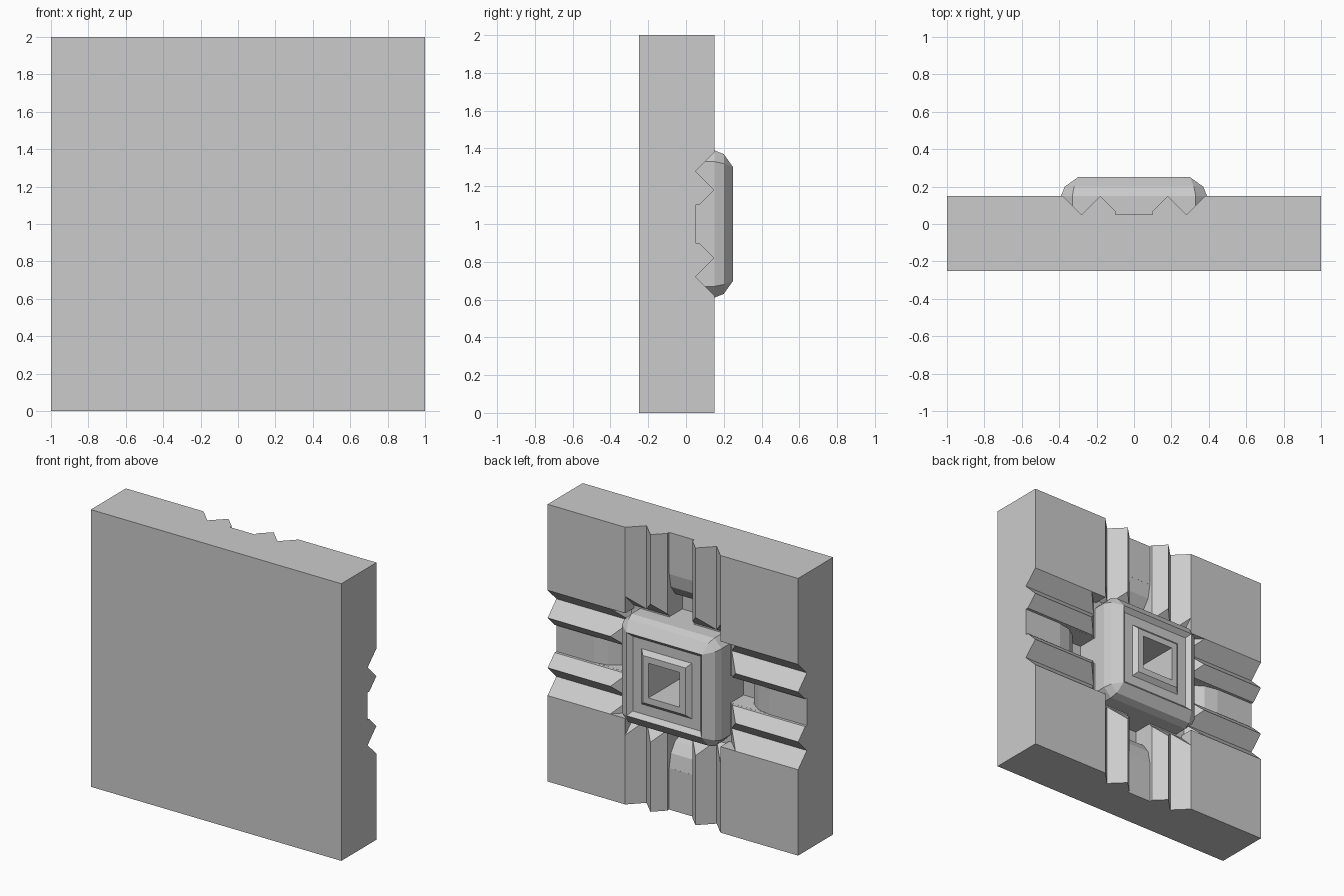
import bpy, bmesh, math
from mathutils import Matrix, Vector

if "Cube" in bpy.data.objects:
    bpy.data.objects.remove(bpy.data.objects["Cube"])


def finish(bm, name):
    bmesh.ops.remove_doubles(bm, verts=bm.verts, dist=1e-5)
    bmesh.ops.recalc_face_normals(bm, faces=bm.faces)
    me = bpy.data.meshes.new(name)
    bm.to_mesh(me)
    bm.free()
    ob = bpy.data.objects.new(name, me)
    bpy.context.collection.objects.link(ob)
    return ob


def prism(name, pts, z0, z1, turn=0):
    """Extrude an (x, y) profile along z, turned about the tile centre axis (y)."""
    bm = bmesh.new()
    f = bm.faces.new([bm.verts.new((x, y, z0)) for x, y in pts])
    ext = bmesh.ops.extrude_face_region(bm, geom=[f])["geom"]
    for v in ext:
        if isinstance(v, bmesh.types.BMVert):
            v.co.z = z1
    rot = Matrix.Translation((0, 0, 1)) @ Matrix.Rotation(math.radians(turn), 4, 'Y')
    bm.transform(rot)
    return finish(bm, name)


def rect(x0, x1, y0, y1):
    return [(x0, y0), (x1, y0), (x1, y1), (x0, y1)]


# Square slab
slab = prism("slab", rect(-1, 1, -0.25, 0.15), -1, 1)

# Cutters: crossing moulded grooves, sloped pockets, deepened channel ends, central well
half = [(0.53, 0.30), (0.28, 0.05), (0.18, 0.149), (0.10, 0.07), (0.10, 0.05)]
groove = half + [(-x, y) for x, y in reversed(half)]
pocket = [(0.2, 0.3), (0.65, 0.3), (0.4, 0.05), (0.2, 0.05)]
dip = [(0.2, 0.06), (0.7, 0.06), (0.7, 0.0495), (0.6, 0.03), (0.53, -0.02),
       (0.5, -0.1), (0.2, -0.1)]
cutters = [prism("groove_cutter", groove, -1.2, 1.2, a) for a in (0, 90)]
for a in (0, 90, 180, 270):
    cutters.append(prism("pocket_cutter", pocket, -0.3795, 0.3795, a))
    cutters.append(prism("dip_cutter", dip, -0.0995, 0.0995, a))
cutters.append(prism("well_cutter", rect(-0.3, 0.3, -0.2, 0.31), -0.3, 0.3))

for c in cutters:
    m = slab.modifiers.new("cut", 'BOOLEAN')
    m.operation = 'DIFFERENCE'
    m.solver = 'EXACT'
    m.object = c
dg = bpy.context.evaluated_depsgraph_get()
slab.data = bpy.data.meshes.new_from_object(slab.evaluated_get(dg))
slab.modifiers.clear()
for c in cutters:
    bpy.data.objects.remove(c)

# Central boss: lofted rings (half size, corner start, y) ending in a square hole
rings = [(0.39, 0.33, -0.19), (0.39, 0.33, 0.15), (0.37, 0.32, 0.20), (0.30, 0.30, 0.25),
         (0.27, 0.27, 0.22), (0.20, 0.20, 0.22), (0.17, 0.17, 0.25),
         (0.125, 0.125, 0.25), (0.125, 0.125, -0.15)]
bm = bmesh.new()
loops = []
for h, c, y in rings:
    pts = [(h, -c), (h, c), (c, h), (-c, h), (-h, c), (-h, -c), (-c, -h), (c, -h)]
    loops.append([bm.verts.new((x, y, 1 + z)) for x, z in pts])
for a, b in zip(loops, loops[1:]):
    for i in range(8):
        j = (i + 1) % 8
        bm.faces.new((a[i], a[j], b[j], b[i]))
bm.faces.new(loops[0])
bm.faces.new(loops[-1])
finish(bm, "centre_boss")
